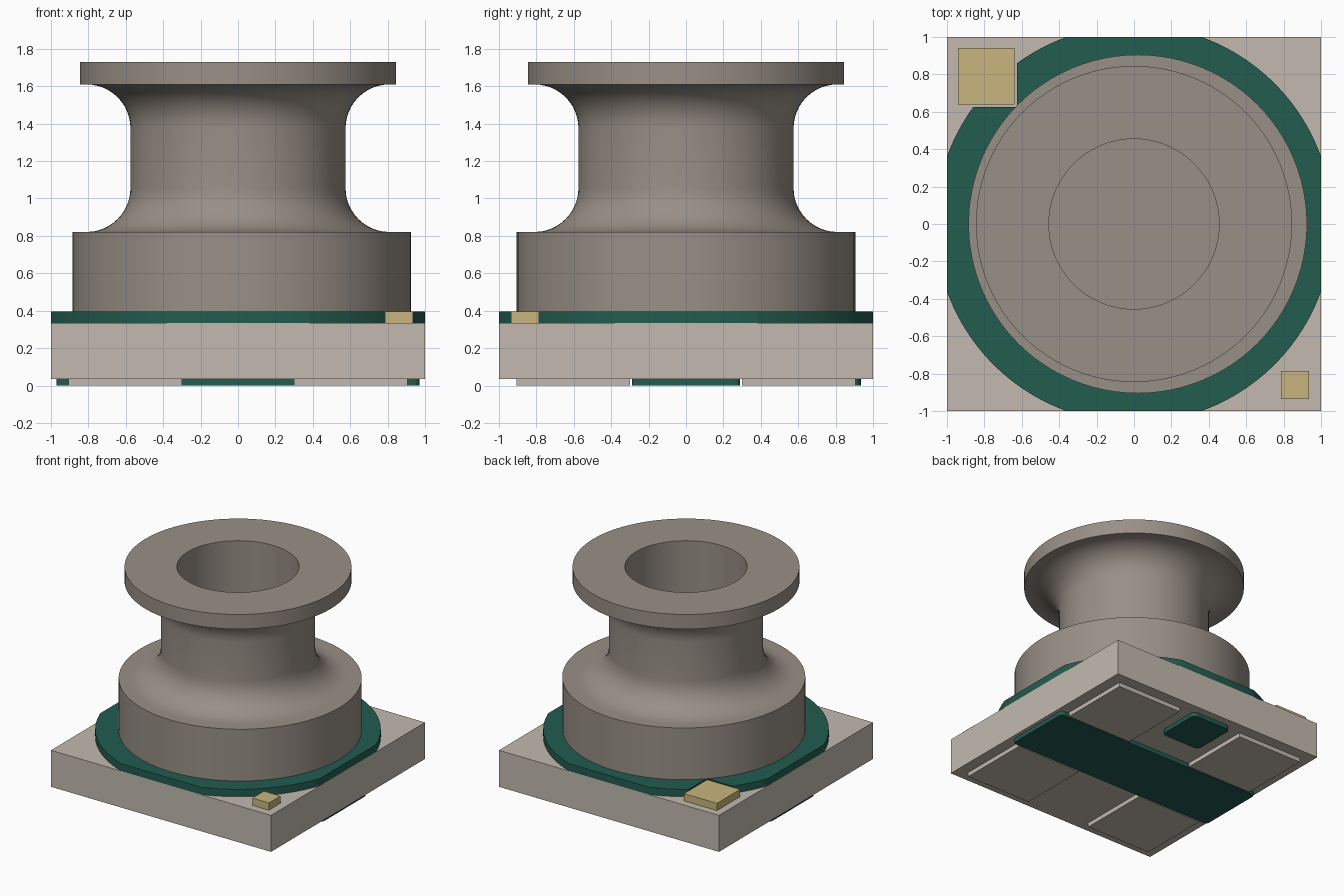
import bpy, bmesh, math

cube = bpy.data.objects.get("Cube")
if cube:
    bpy.data.objects.remove(cube, do_unlink=True)


def make_material(name, srgb):
    lin = [c / 12.92 if c <= 0.04045 else ((c + 0.055) / 1.055) ** 2.4 for c in srgb]
    m = bpy.data.materials.new(name)
    m.use_nodes = True
    m.diffuse_color = (*lin, 1)
    bsdf = next(n for n in m.node_tree.nodes if n.type == 'BSDF_PRINCIPLED')
    bsdf.inputs["Base Color"].default_value = (*lin, 1)
    return m


GREY = make_material("warm grey", (0.60, 0.565, 0.53))
PALE = make_material("pale stone", (0.765, 0.73, 0.69))
GREEN = make_material("dark green", (0.135, 0.36, 0.31))
GOLD = make_material("gold", (0.79, 0.71, 0.49))


def finish(name, bm, mat, smooth=False):
    bmesh.ops.recalc_face_normals(bm, faces=bm.faces[:])
    me = bpy.data.meshes.new(name)
    bm.to_mesh(me)
    bm.free()
    me.materials.append(mat)
    ob = bpy.data.objects.new(name, me)
    bpy.context.collection.objects.link(ob)
    if smooth:
        bpy.ops.object.select_all(action='DESELECT')
        ob.select_set(True)
        bpy.context.view_layer.objects.active = ob
        bpy.ops.object.shade_smooth_by_angle(angle=math.radians(30))
    return ob


def prism(name, outline, z0, z1, mat, smooth=False):
    """Extrude a flat outline from z0 up to z1."""
    bm = bmesh.new()
    face = bm.faces.new([bm.verts.new((x, y, z0)) for x, y in outline])
    ext = bmesh.ops.extrude_face_region(bm, geom=[face], use_keep_orig=True)
    top = [g for g in ext["geom"] if isinstance(g, bmesh.types.BMVert)]
    bmesh.ops.translate(bm, verts=top, vec=(0, 0, z1 - z0))
    return finish(name, bm, mat, smooth)


def arc(cx, cy, r, a0, a1, n):
    return [(cx + r * math.cos(a0 + (a1 - a0) * i / n),
             cy + r * math.sin(a0 + (a1 - a0) * i / n)) for i in range(n + 1)]


def rect(x0, x1, y0, y1, r=0.0):
    """Rectangle outline, with rounded corners if r is given."""
    if r == 0:
        return [(x0, y0), (x1, y0), (x1, y1), (x0, y1)]
    corners = [(x1 - r, y1 - r), (x0 + r, y1 - r), (x0 + r, y0 + r), (x1 - r, y0 + r)]
    pts = []
    for k, (cx, cy) in enumerate(corners):
        pts += arc(cx, cy, r, k * math.pi / 2, (k + 1) * math.pi / 2, 4)
    return pts


def lathe(name, profile, mat, steps=96):
    """Spin a radius/height profile round z."""
    bm = bmesh.new()
    verts = [bm.verts.new((r, 0, z)) for r, z in profile]
    edges = [bm.edges.new(p) for p in zip(verts, verts[1:])]
    bmesh.ops.spin(bm, geom=verts + edges, cent=(0, 0, 0), axis=(0, 0, 1),
                   angle=2 * math.pi, steps=steps)
    bmesh.ops.remove_doubles(bm, verts=bm.verts[:], dist=1e-5)
    return finish(name, bm, mat, True)


# Square base board
Z0, Z1, Z2 = 0.035, 0.335, 0.395
prism("base_board", rect(-1, 1, -1, 1), Z0, Z1, PALE)

# Green adhesive disc, trimmed by the board edges and notched at one corner
R, NOTCH = 1.063, 0.625
a = math.acos(1 / R)
b = math.acos(NOTCH / R)
half = math.pi / 2
outline = arc(0, 0, R, a, half - a, 24)
outline += arc(0, 0, R, half + a, math.pi - b, 10)
outline += [(-NOTCH, NOTCH)]
outline += arc(0, 0, R, half + b, math.pi - a, 10)
for k in (2, 3):
    outline += arc(0, 0, R, k * half + a, (k + 1) * half - a, 24)
prism("adhesive_disc", outline, Z1, Z2, GREEN, True)

# Lower drum, slightly off centre
drum = lathe("drum", [(0, Z2), (0.905, Z2), (0.905, 0.82), (0, 0.82)], GREY)
drum.location.x = 0.02

# Neck with curved shoulders, top flange and central bore
F, NECK = 0.235, 0.575
spool = [(0.455, 0.821)]
spool += arc(NECK + F, 0.821 + F, F, -half, -math.pi, 12)
spool += arc(NECK + F, 1.61 - F, F, math.pi, half, 12)
spool += [(0.845, 1.61), (0.845, 1.73), (0.455, 1.73), (0.455, 0.821)]
lathe("spool_neck", spool, GREY)

# Components on the board corners
prism("large_chip", rect(-0.94, -0.64, 0.64, 0.94), Z1, Z2, GOLD)
prism("small_chip", rect(0.785, 0.935, -0.935, -0.785), Z1, Z2, GOLD)

# Four square pads under the board
for sx, nx in ((-1, "right"), (1, "left")):
    for sy, ny in ((-1, "front"), (1, "back")):
        xs = sorted((sx * 0.3, sx * 0.905))
        ys = sorted((sy * 0.3, sy * 0.905))
        prism(f"{ny}_{nx}_pad", rect(*xs, *ys), 0, Z0, PALE)

# Green strip and small green patch under the board
prism("under_strip", rect(-0.97, 0.97, -0.29, 0.29, 0.03), 0, Z0, GREEN)
prism("under_patch", rect(-0.18, 0.18, 0.55, 0.935, 0.04), 0, Z0, GREEN)
